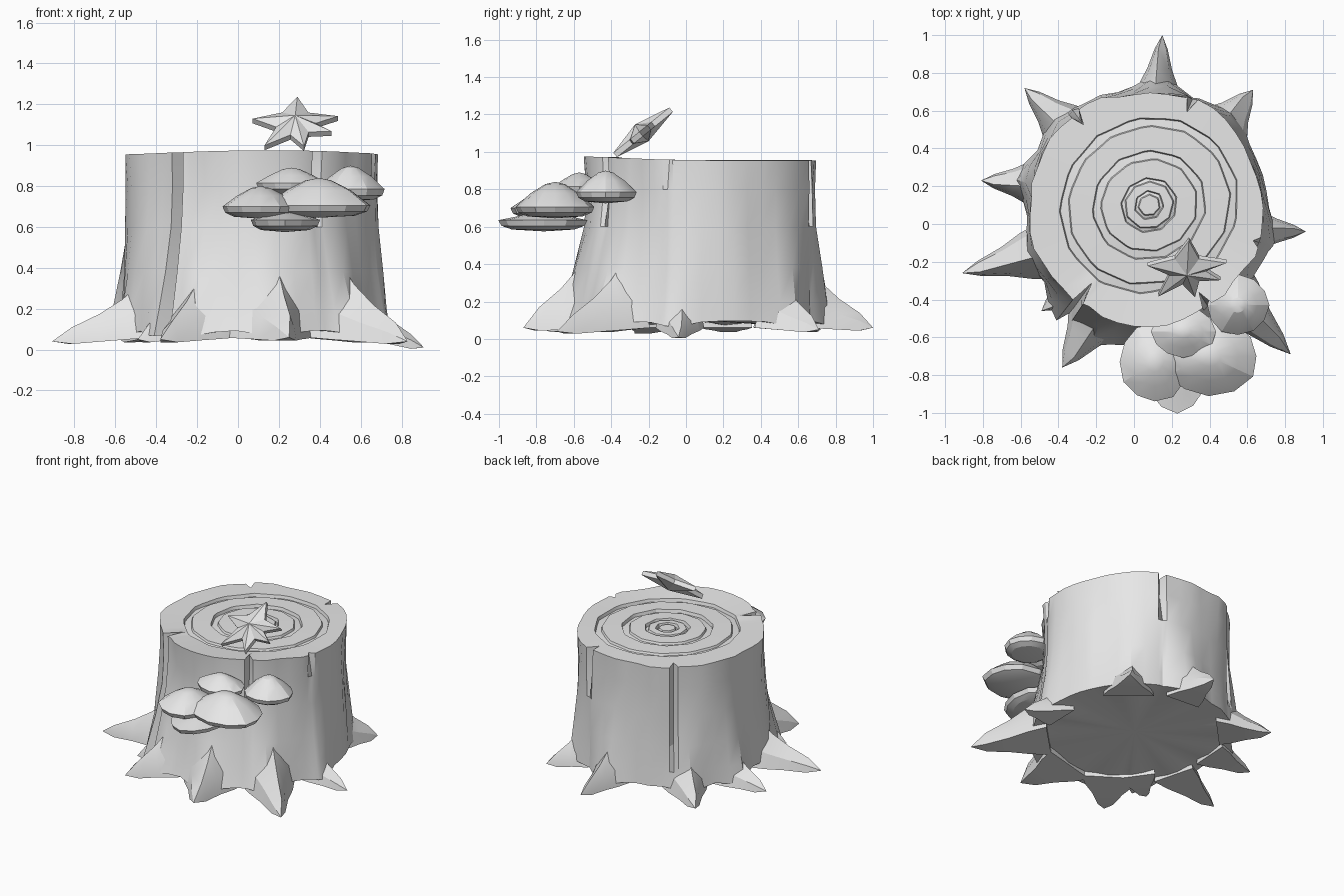
import bpy, bmesh, math, random
from mathutils import Vector, Matrix

random.seed(4)
cube = bpy.data.objects.get("Cube")
if cube:
    bpy.data.objects.remove(cube)

grey = bpy.data.materials.new("pale_grey")
grey.use_nodes = True
grey.diffuse_color = (0.8, 0.8, 0.8, 1)
grey.node_tree.nodes["Principled BSDF"].inputs["Base Color"].default_value = (0.8, 0.8, 0.8, 1)


def loft(name, rings, smooth):
    """Join rings of points; a one-point ring closes an end in a fan."""
    bm = bmesh.new()
    loops = [[bm.verts.new(p) for p in ring] for ring in rings]
    for a, b in zip(loops, loops[1:]):
        n = max(len(a), len(b))
        for i in range(n):
            j = (i + 1) % n
            if len(a) == 1:
                bm.faces.new((a[0], b[i], b[j]))
            elif len(b) == 1:
                bm.faces.new((a[i], a[j], b[0]))
            else:
                bm.faces.new((a[i], a[j], b[j], b[i]))
    for end in (loops[0], loops[-1]):
        if len(end) > 1:
            bm.faces.new(end)
    bmesh.ops.recalc_face_normals(bm, faces=bm.faces)
    mesh = bpy.data.meshes.new(name)
    bm.to_mesh(mesh)
    bm.free()
    obj = bpy.data.objects.new(name, mesh)
    bpy.context.collection.objects.link(obj)
    mesh.materials.append(grey)
    bpy.ops.object.select_all(action='DESELECT')
    bpy.context.view_layer.objects.active = obj
    obj.select_set(True)
    bpy.ops.object.shade_smooth_by_angle(angle=math.radians(smooth))


# Roots: label, tip, foot on the bark, half width, ridge height
CX, CY, RADIUS = 0.065, 0.085, 0.62
roots = [
    ("back", (0.15, 1.0, 0.06), (0.13, 0.72), 0.10, 0.25),
    ("back_left", (0.63, 0.71, 0.05), (0.50, 0.53), 0.13, 0.22),
    ("back_right", (-0.58, 0.72, 0.05), (-0.38, 0.53), 0.12, 0.22),
    ("right_rear", (-0.81, 0.23, 0.05), (-0.55, 0.23), 0.11, 0.18),
    ("right", (-0.91, -0.26, 0.04), (-0.53, -0.17), 0.12, 0.2),
    ("right_front", (-0.49, -0.46, 0.05), (-0.33, -0.37), 0.10, 0.22),
    ("front_right", (-0.38, -0.76, 0.05), (-0.19, -0.5), 0.15, 0.3),
    ("front", (0.25, -0.87, 0.06), (0.16, -0.56), 0.17, 0.35),
    ("front_left", (0.83, -0.69, 0.04), (0.52, -0.38), 0.14, 0.28),
    ("left", (0.91, -0.04, 0.01), (0.67, -0.05), 0.10, 0.17),
]


def root(name, tip, foot, half, height):
    """Ridged spike running from the bark out to a point."""
    tip = Vector(tip)
    foot = Vector((foot[0], foot[1], 0.08))
    start = foot + (Vector((CX, CY, 0.08)) - foot).normalized() * 0.08
    out = tip - start
    side = Vector((-out.y, out.x, 0)).normalized()
    sections = []
    for t, w, h in [(0, 1.3, 1.35), (0.25, 1.05, 0.88), (0.5, 0.66, 0.57), (0.8, 0.34, 0.3)]:
        p = start + out * t
        ridge = p + Vector((0, 0, height * h)) + side * half * 0.15
        low = p - Vector((0, 0, 0.02))
        shoulder = Vector((0, 0, height * h * 0.45))
        sections.append([low - side * half * w, p - side * half * w * 0.75 + shoulder, ridge,
                         p + side * half * w * 0.8 + shoulder, low + side * half * w])
    sections.append([tip])
    loft(name, sections, 25)


for label, tip, foot, half, height in roots:
    root("root_" + label, tip, foot, half, height)

# Trunk: wobbly columns, with three columns for each bark crack
cracks = [(234, 0.13, 0.0), (127, 0.08, 0.3), (67, 0.07, 0.8), (302, 0.08, 0.8), (343, 0.04, 0.9)]
columns = []
for i in range(45):
    a = i * 8
    if all(abs(a - c[0]) > 5 for c in cracks):
        columns.append((a, 0, 0))
for a, depth, low in cracks:
    columns += [(a - 2.6, 0, 0), (a, depth, low), (a + 2.6, 0, 0)]
columns.sort()
columns = [(math.radians(a), d, low, random.uniform(-0.009, 0.009)) for a, d, low in columns]
foot_angles = [math.atan2(foot[1] - CY, foot[0] - CX) for _, _, foot, _, _ in roots]


def root_swell(a):
    """How strongly the bark swells towards the nearest root."""
    gap = min(abs(math.remainder(a - f, 2 * math.pi)) for f in foot_angles)
    return math.exp(-(gap / 0.16) ** 2)


def side_ring(z, flare):
    pts = []
    for a, depth, low, wobble in columns:
        front = max(0, -math.sin(a - 0.15)) ** 2
        r = RADIUS + wobble + 0.009 * math.sin(5 * a + 3 * z) + 0.005 * math.sin(13 * a + 7 * z)
        r += flare * (0.015 + 0.08 * front + 0.05 * root_swell(a))
        if z >= low:
            r -= depth * (0.45 + 0.55 * z)
        h = z
        if z > 0.9:
            h += 0.02 * front
        elif z < 0.1:
            h += 0.03 * (0.5 - root_swell(a))
        pts.append((CX + r * math.cos(a), CY + r * math.sin(a), h))
    return pts


def growth_ring(radius, z, sides, twist):
    """Polygon-shaped ring on the cut face."""
    pts = []
    step = 2 * math.pi / sides
    for a, _, _, _ in columns:
        r = radius * math.cos(step / 2) / math.cos((a + twist) % step - step / 2)
        r *= 1 + 0.03 * math.sin(2 * a + twist)
        pts.append((CX + 0.015 + r * math.cos(a), CY + 0.015 + r * math.sin(a), z))
    return pts


rings = [[(CX, CY, 0.1)]]
for z, flare in [(0.08, 1.25), (0.2, 0.9), (0.38, 0.45), (0.6, 0), (0.8, -0.1), (0.955, 0)]:
    rings.append(side_ring(z, flare))
for radius, sides, twist in [(0.475, 13, 0.2), (0.3, 11, 0.7), (0.15, 9, 0.4), (0.08, 7, 0.1)]:
    width = 0.045 if radius > 0.2 else 0.02
    rings.append(growth_ring(radius, 0.957, sides, twist))
    rings.append(growth_ring(radius - 0.006, 0.935, sides, twist))
    rings.append(growth_ring(radius - width, 0.94, sides, twist + 0.15))
    rings.append(growth_ring(radius - width - 0.006, 0.955, sides, twist + 0.15))
rings.append([(CX + 0.015, CY + 0.015, 0.955)])
loft("stump_trunk", rings, 30)


# Shelf mushrooms: faceted caps with a thin rim and a shallow underside
def mushroom(name, x, y, rx, ry, rim, apex):
    h = apex - rim
    shape = [(0, rim - 0.035), (0.7, rim - 0.025), (0.93, rim - 0.005), (1, rim + 0.025),
             (0.62, rim + 0.62 * h), (0.25, rim + 0.92 * h), (0, apex)]
    bumps = [random.uniform(0.95, 1.03) for _ in range(12)]
    rings = []
    for s, z in shape:
        if s == 0:
            rings.append([(x, y, z)])
        else:
            rings.append([(x + rx * s * b * math.cos(i * math.pi / 6),
                           y + ry * s * b * math.sin(i * math.pi / 6), z)
                          for i, b in enumerate(bumps)])
    loft(name, rings, 20)


mushroom("mushroom_right", 0.11, -0.73, 0.19, 0.21, 0.675, 0.8)
mushroom("mushroom_large", 0.395, -0.70, 0.265, 0.21, 0.68, 0.84)
mushroom("mushroom_low", 0.23, -0.76, 0.17, 0.24, 0.61, 0.68)
mushroom("mushroom_left", 0.55, -0.43, 0.17, 0.16, 0.76, 0.9)
mushroom("mushroom_top", 0.26, -0.57, 0.17, 0.14, 0.79, 0.89)

# Star leaf: tilted uneven outline with a raised centre on both faces
tilt = Matrix.Translation((0.28, -0.235, 1.1)) @ Matrix.Rotation(math.radians(39), 4, 'X')
tips = [(13, 0.215), (87, 0.2), (172, 0.21), (230, 0.235), (283, 0.19), (339, 0.19)]
outline = []
for i, (angle, reach) in enumerate(tips):
    following = tips[(i + 1) % len(tips)][0]
    if following < angle:
        following += 360
    for a, r in [(angle, reach), ((angle + following) / 2, 0.1)]:
        a = math.radians(a)
        outline.append((r * math.cos(a), r * math.sin(a)))
layers = [[(0, 0, -0.055)], [(u, v, -0.015) for u, v in outline],
          [(u, v, 0.015) for u, v in outline], [(0, 0, 0.06)]]
loft("star_leaf", [[tilt @ Vector(p) for p in layer] for layer in layers], 10)
